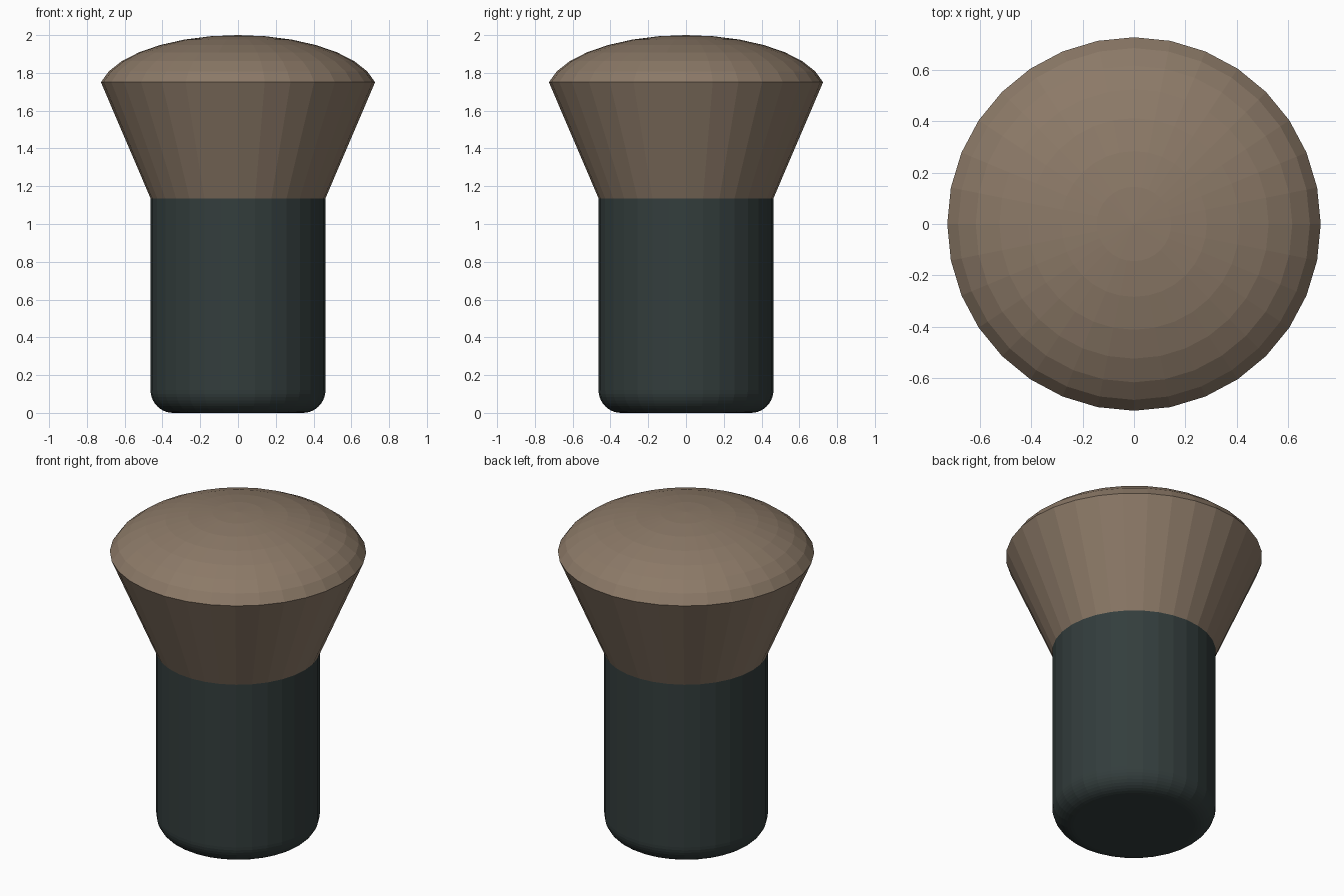
import bpy
import math

if "Cube" in bpy.data.objects:
    bpy.data.objects.remove(bpy.data.objects["Cube"])

SIDES = 32


def material(name, rgb):
    m = bpy.data.materials.new(name)
    m.diffuse_color = (*rgb, 1.0)
    m.use_nodes = True
    m.node_tree.nodes["Principled BSDF"].inputs["Base Color"].default_value = m.diffuse_color
    return m


def lathe(name, profile, mat):
    """Spin (radius, z) points, bottom to top; radius 0 makes a pole."""
    verts, rings, faces = [], [], []
    for r, z in profile:
        n = 1 if r == 0 else SIDES
        rings.append([len(verts) + i for i in range(n)])
        verts += [(r * math.cos(math.tau * i / SIDES),
                   r * math.sin(math.tau * i / SIDES), z) for i in range(n)]
    for a, b in zip(rings, rings[1:]):
        for i in range(SIDES):
            j = (i + 1) % SIDES
            if len(b) == 1:
                faces.append((a[i], a[j], b[0]))
            else:
                faces.append((a[i], a[j], b[j], b[i]))
    # Close the open ends
    faces.append(tuple(reversed(rings[0])))
    if len(rings[-1]) > 1:
        faces.append(tuple(rings[-1]))
    me = bpy.data.meshes.new(name)
    me.from_pydata(verts, [], faces)
    me.materials.append(mat)
    ob = bpy.data.objects.new(name, me)
    bpy.context.collection.objects.link(ob)
    return ob


bristle_brown = material("bristle_brown", (0.262, 0.193, 0.137))
handle_dark = material("handle_dark_green", (0.033, 0.047, 0.046))

# Handle: straight barrel with a rounded foot
R, B, STEPS = 0.463, 0.12, 10
foot = [(R - B + B * math.sin(t), B - B * math.cos(t))
        for t in (math.pi / 2 * k / STEPS for k in range(STEPS + 1))]
lathe("handle", foot + [(R, 1.136)], handle_dark)

# Bristles: flared cone topped by part of a flattened sphere
dome = [(0.74 * math.sin(t), 1.69 + 0.31 * math.cos(t))
        for t in (math.pi / 16 * k for k in range(7, 0, -1))]
lathe("bristles", [(R, 1.136)] + dome + [(0, 2.0)], bristle_brown)
